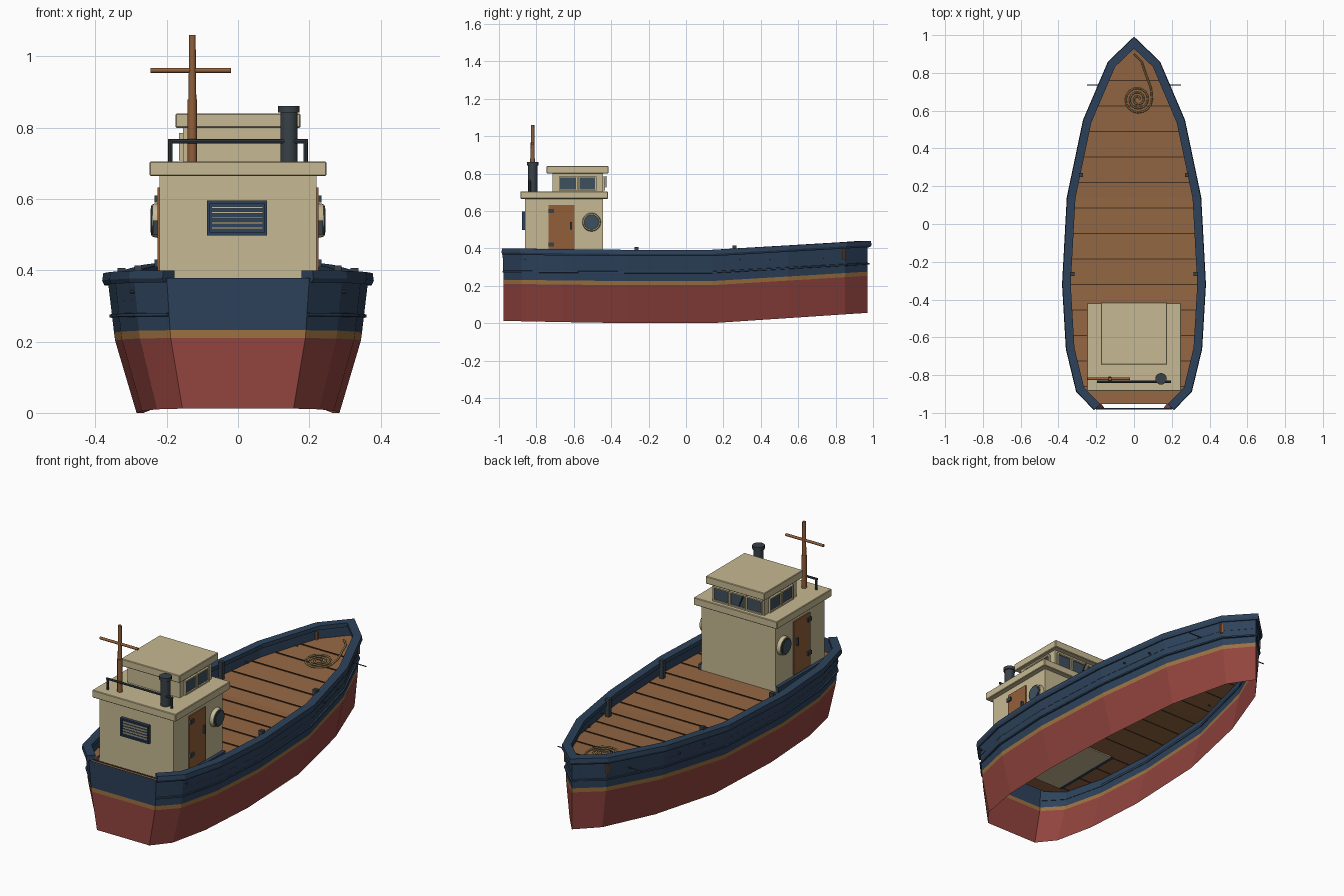
import bpy, bmesh, math
from mathutils import Vector, Matrix

if "Cube" in bpy.data.objects:
    bpy.data.objects.remove(bpy.data.objects["Cube"])


def material(name, rgb):
    lin = [((c / 255 + 0.055) / 1.055) ** 2.4 for c in rgb] + [1]
    m = bpy.data.materials.new(name)
    m.use_nodes = True
    m.diffuse_color = lin
    m.node_tree.nodes["Principled BSDF"].inputs["Base Color"].default_value = lin
    return m


RED = material("hull red", (146, 68, 62))
TAN = material("stripe tan", (156, 113, 64))
BLUE = material("navy blue", (45, 66, 91))
CREAM = material("cream", (198, 185, 146))
BROWN = material("deck brown", (148, 103, 67))
WOOD = material("varnished wood", (146, 95, 58))
SEAM = material("seam brown", (70, 48, 32))
METAL = material("dark metal", (56, 65, 72))
GLASS = material("window glass", (62, 80, 95))
ROPE = material("rope", (140, 118, 78))


def finish(name, bm, mats):
    bmesh.ops.recalc_face_normals(bm, faces=bm.faces[:])
    mesh = bpy.data.meshes.new(name)
    bm.to_mesh(mesh)
    bm.free()
    ob = bpy.data.objects.new(name, mesh)
    bpy.context.collection.objects.link(ob)
    for m in mats:
        mesh.materials.append(m)
    return ob


def box(name, x, y, z, mat, bevel=0):
    """Box from (low, high) pairs on each axis."""
    bm = bmesh.new()
    bmesh.ops.create_cube(bm, size=1)
    for v in bm.verts:
        v.co = [lo + (c + 0.5) * (hi - lo) for c, (lo, hi) in zip(v.co, (x, y, z))]
    ob = finish(name, bm, [mat])
    if bevel:
        mod = ob.modifiers.new("bevel", "BEVEL")
        mod.width, mod.segments = bevel, 1
    return ob


def rod(name, a, b, r, mat, sides=12, r2=None):
    a, b = Vector(a), Vector(b)
    d = b - a
    turn = d.to_track_quat("Z", "Y").to_matrix().to_4x4()
    bm = bmesh.new()
    bmesh.ops.create_cone(bm, cap_ends=True, segments=sides, radius1=r,
                          radius2=r if r2 is None else r2, depth=d.length,
                          matrix=Matrix.Translation((a + b) / 2) @ turn)
    ob = finish(name, bm, [mat])
    for p in ob.data.polygons:
        p.use_smooth = sides > 8 and len(p.vertices) == 4
    return ob


# Hull lines: (length position, half width at the sheer)
STATIONS = [(-0.975, 0.2), (-0.88, 0.292), (-0.66, 0.345), (-0.32, 0.365),
            (0.14, 0.34), (0.545, 0.255), (0.85, 0.125), (0.97, 0)]


def height(y, base, bow, stern):
    return base + bow * max(0, (y - 0.14) / 0.83) + stern * max(0, (-0.4 - y) / 0.575)


def outline(ratio, base, bow, stern):
    """Open path round the hull from one stern corner to the other."""
    half = [Vector((w * ratio, y, height(y, base, bow, stern))) for y, w in STATIONS]
    return half + [Vector((-p.x, p.y, p.z)) for p in reversed(half[:-1])]


SHEER = (0.37, 0.048, 0.008)

# Hull shell, open below, coloured by level
levels = [outline(0.78, 0, 0.055, 0.012), outline(0.945, 0.203, 0.05, 0.007),
          outline(0.953, 0.225, 0.05, 0.007), outline(1, *SHEER)]
bm = bmesh.new()
rows = [[bm.verts.new(p) for p in path] for path in levels]
for band, (low, high) in enumerate(zip(rows, rows[1:])):
    for i in range(len(low)):
        j = (i + 1) % len(low)
        bm.faces.new((low[i], low[j], high[j], high[i])).material_index = band
for v in rows[3]:
    if v.co.y < -0.9:
        v.co.y -= 0.006
finish("hull", bm, [RED, TAN, BLUE])


def sweep(name, path, section, mat):
    """Run a section of (outward, up) points along a path with mitred corners."""
    bm = bmesh.new()
    rings = []
    for i, p in enumerate(path):
        dirs = []
        if i > 0:
            dirs.append((p - path[i - 1]).to_2d().normalized())
        if i < len(path) - 1:
            dirs.append((path[i + 1] - p).to_2d().normalized())
        normals = [Vector((d.y, -d.x)) for d in dirs]
        n = sum(normals, Vector((0, 0))).normalized()
        n /= n.dot(normals[0])
        rings.append([bm.verts.new((p.x + n.x * o, p.y + n.y * o, p.z + u))
                      for o, u in section])
    k = len(section)
    for a, b in zip(rings, rings[1:]):
        for i in range(k):
            bm.faces.new((a[i], a[(i + 1) % k], b[(i + 1) % k], b[i]))
    bm.faces.new(rings[0])
    bm.faces.new(rings[-1])
    return finish(name, bm, [mat])


sweep("rail_cap", outline(1, *SHEER),
      [(0.01, -0.012), (0.016, 0.0), (0.013, 0.022), (-0.03, 0.022), (-0.03, 0)], BLUE)
sweep("rub_strake", outline(0.968, 0.272, 0.046, 0.004),
      [(-0.004, -0.006), (0.007, -0.004), (0.007, 0.004), (-0.004, 0.006)], BLUE)

# Deck following the sheer, with a gap before the transom
DECK = (0.31, 0.048, 0.008)
bm = bmesh.new()
pairs = []
for y, w in STATIONS:
    y = max(y, -0.952)
    w = max(w * 0.984, 0.001)
    z = height(y, *DECK)
    pairs.append([bm.verts.new((s * w, y, z)) for s in (-1, 1)])
for a, b in zip(pairs, pairs[1:]):
    bm.faces.new((a[0], a[1], b[1], b[0]))
finish("deck", bm, [BROWN])


def half_width(y):
    for (y0, w0), (y1, w1) in zip(STATIONS, STATIONS[1:]):
        if y0 <= y <= y1:
            return w0 + (w1 - w0) * (y - y0) / (y1 - y0)


# Thin raised seams between the deck planks
for i in range(13):
    y = -0.86 + 0.135 * i
    w, z = half_width(y) * 0.97, height(y, *DECK)
    box("deck_seam", (-w, w), (y - 0.002, y + 0.002), (z - 0.002, z + 0.005), SEAM)

# Deck house and wheelhouse
box("house", (-0.22, 0.22), (-0.86, -0.445), (0.305, 0.68), CREAM)
box("house_roof", (-0.248, 0.248), (-0.885, -0.418), (0.665, 0.705), CREAM, 0.003)
box("wheelhouse", (-0.155, 0.155), (-0.715, -0.445), (0.7, 0.805), CREAM)
box("wheelhouse_roof", (-0.175, 0.175), (-0.745, -0.415), (0.8, 0.84), CREAM, 0.003)


def window(axis, face, out, centre, size, z):
    """Glass plate in a raised four-bar frame on a wall facing x or y."""
    def plate(name, lo, hi, zz, depth, mat):
        wall = tuple(sorted((face, face + out * depth)))
        x, y = (wall, (lo, hi)) if axis == "x" else ((lo, hi), wall)
        box(name, x, y, zz, mat)
    lo, hi, t = centre - size / 2, centre + size / 2, 0.007
    plate("window_glass", lo, hi, z, 0.004, GLASS)
    for zz in ((z[0] - t, z[0]), (z[1], z[1] + t)):
        plate("window_frame", lo - t, hi + t, zz, 0.011, CREAM)
    for a, b in ((lo - t, lo), (hi, hi + t)):
        plate("window_frame", a, b, z, 0.011, CREAM)


for i in (-1, 0, 1):
    window("y", -0.445, 1, i * 0.098, 0.08, (0.715, 0.778))
rod("window_wiper", (-0.04, -0.428, 0.785), (-0.015, -0.428, 0.725), 0.003, METAL, 6)

for s in (-1, 1):
    wall = s * 0.22

    def side(name, depth, y, z, mat):
        box(name, tuple(sorted((wall, wall + s * depth))), y, z, mat)

    for y in (-0.63, -0.528):
        window("x", s * 0.155, s, y, 0.085, (0.715, 0.778))
    # Door, hinges, handle, sill
    side("door", 0.006, (-0.735, -0.595), (0.345, 0.632), WOOD)
    for z in (0.42, 0.6):
        side("door_hinge", 0.014, (-0.735, -0.705), (z - 0.01, z + 0.01), METAL)
    side("door_handle", 0.018, (-0.62, -0.61), (0.5, 0.54), METAL)
    side("house_sill", 0.018, (-0.86, -0.445), (0.305, 0.34), BLUE)
    # Porthole
    rod("porthole_rim", (wall, -0.505, 0.54), (wall + s * 0.02, -0.505, 0.54), 0.05, CREAM, 20, 0.046)
    rod("porthole_ring", (wall, -0.505, 0.54), (wall + s * 0.024, -0.505, 0.54), 0.042, METAL, 20)
    rod("porthole_glass", (wall, -0.505, 0.54), (wall + s * 0.026, -0.505, 0.54), 0.034, GLASS, 20)
    # Bollards and bow fittings
    for y in (-0.265, 0.26):
        x, z = s * (half_width(y) - 0.035), height(y, *SHEER)
        box("bollard", (x - 0.011, x + 0.011), (y - 0.011, y + 0.011), (z - 0.06, z + 0.037), METAL)
    x = s * (half_width(0.845) - 0.003)
    rod("bow_peg", (x, 0.845, 0.34), (x, 0.845, 0.39), 0.009, WOOD, 8)
    rod("side_pin", (s * 0.16, 0.735, 0.345), (s * 0.248, 0.735, 0.345), 0.003, METAL, 6)
    for y in (-0.86, 0.29, 0.45):
        x = s * half_width(y) * 0.98
        rod("scupper", (x - s * 0.015, y, 0.34), (x + s * 0.012, y, 0.34), 0.005, METAL, 6)
    rod("roof_rail_post", (s * 0.19, -0.835, 0.7), (s * 0.19, -0.835, 0.765), 0.006, METAL, 8)

# Louvred vent on the aft wall
box("vent_panel", (-0.083, 0.08), (-0.868, -0.86), (0.502, 0.592), BLUE)
for x in ((-0.087, -0.079), (0.074, 0.082)):
    box("vent_frame", x, (-0.876, -0.86), (0.498, 0.596), BLUE)
for z in (0.498, 0.588):
    box("vent_frame", (-0.087, 0.082), (-0.876, -0.86), (z, z + 0.008), BLUE)
for i in range(5):
    z = 0.516 + 0.0145 * i
    box("vent_slat", (-0.075, 0.07), (-0.873, -0.868), (z, z + 0.005), CREAM)

# Mast, yard, roof rail and funnel
rod("mast", (-0.128, -0.82, 0.7), (-0.128, -0.82, 0.88), 0.013, WOOD)
rod("mast_top", (-0.128, -0.82, 0.88), (-0.128, -0.82, 1.06), 0.011, WOOD, 12, 0.009)
rod("yard", (-0.245, -0.82, 0.961), (-0.02, -0.82, 0.961), 0.007, WOOD)
rod("roof_rail", (-0.197, -0.835, 0.762), (0.197, -0.835, 0.762), 0.006, METAL, 8)
rod("funnel", (0.143, -0.82, 0.7), (0.143, -0.82, 0.85), 0.025, METAL, 14)
rod("funnel_cap", (0.143, -0.82, 0.843), (0.143, -0.82, 0.861), 0.031, METAL, 14)

# Coiled rope on the foredeck with its tail running to the bow
points = []
for i in range(49):
    a = i / 48 * 6 * math.pi
    r = 0.01 + 0.065 * i / 48
    points.append((0.02 + r * math.cos(a), 0.66 + r * math.sin(a)))
points += [(0.09, 0.72), (0.06, 0.8), (0.04, 0.86), (0.0, 0.9)]
curve = bpy.data.curves.new("rope_coil", "CURVE")
curve.dimensions = "3D"
curve.bevel_depth, curve.bevel_resolution = 0.005, 1
spline = curve.splines.new("POLY")
spline.points.add(len(points) - 1)
for p, (x, y) in zip(spline.points, points):
    p.co = (x, y, height(y, *DECK) + 0.005, 1)
curve.materials.append(ROPE)
bpy.context.collection.objects.link(bpy.data.objects.new("rope_coil", curve))
